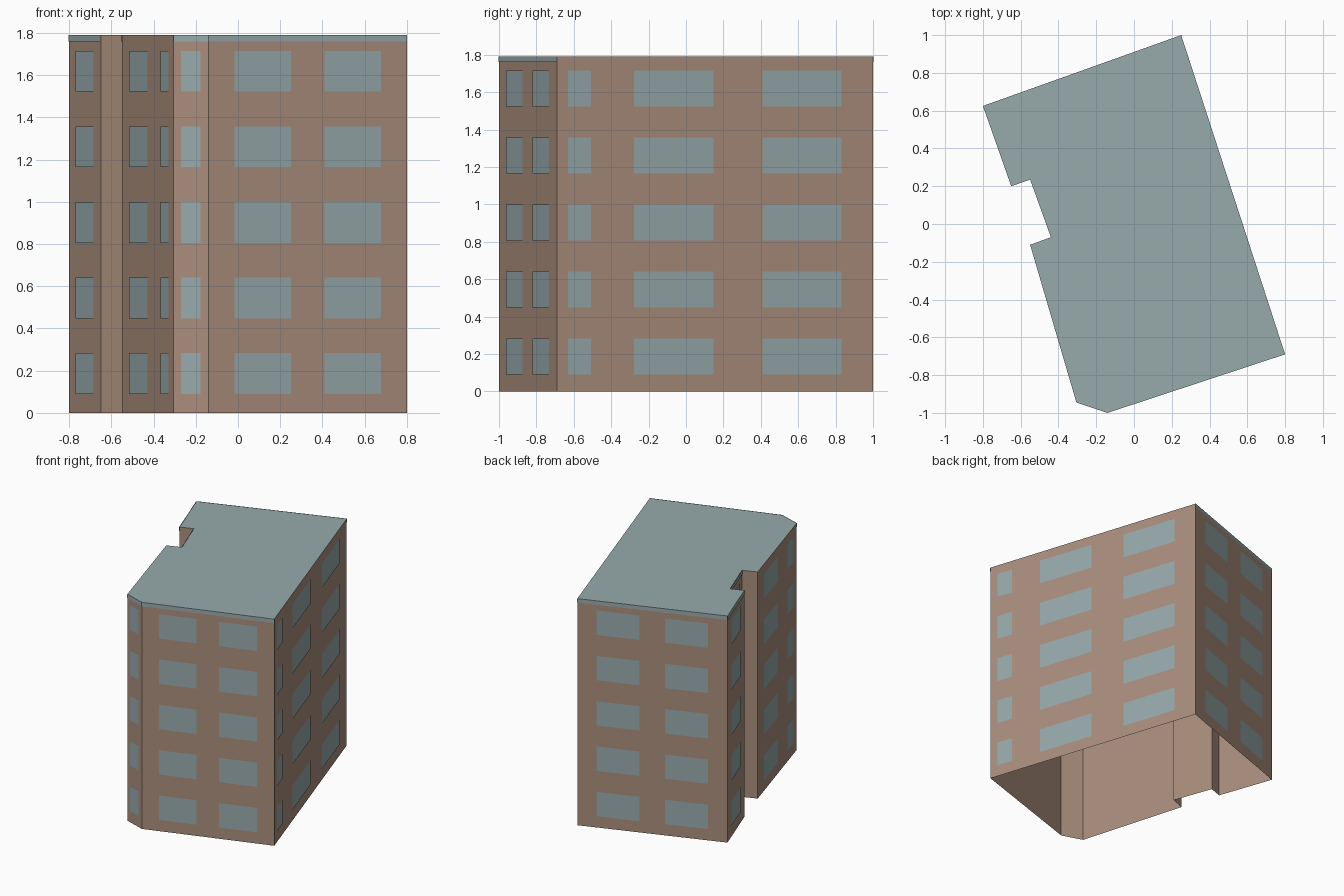
import bpy
from mathutils import Vector

cube = bpy.data.objects.get("Cube")
if cube:
    bpy.data.objects.remove(cube, do_unlink=True)

HEIGHT, BAND, FLOORS = 1.79, 0.03, 5
PLATE = 0.003


def material(name, rgb):
    mat = bpy.data.materials.new(name)
    mat.use_nodes = True
    mat.diffuse_color = (*rgb, 1)
    mat.node_tree.nodes["Principled BSDF"].inputs["Base Color"].default_value = (*rgb, 1)
    return mat


brick = material("brown wall", (0.40, 0.27, 0.205))
glass = material("grey teal", (0.31, 0.40, 0.41))


def mesh_object(name, verts, faces, mat):
    mesh = bpy.data.meshes.new(name)
    mesh.from_pydata(verts, [], faces)
    mesh.materials.append(mat)
    obj = bpy.data.objects.new(name, mesh)
    bpy.context.collection.objects.link(obj)
    return obj


# Window spans along a wall, as fractions of its length
SINGLE = [(0.22, 0.78)]
PAIR = [(0.13, 0.415), (0.585, 0.87)]
RIGHT = [(0.035, 0.107), (0.243, 0.495), (0.65, 0.9)]
LEFT = [(0.145, 0.51), (0.76, 0.913)]

# Footprint, counter-clockwise: start corner, wall name, windows, top band
WALLS = [
    ((-0.14, -1.0), "front", PAIR, True),
    ((0.80, -0.69), "right", RIGHT, False),
    ((0.25, 1.0), "back", PAIR, True),
    ((-0.80, 0.625), "back_left", SINGLE, True),
    ((-0.65, 0.20), "notch_rear", [], False),
    ((-0.55, 0.235), "notch_inner", SINGLE, True),
    ((-0.44, -0.07), "notch_front", [], False),
    ((-0.55, -0.11), "left", LEFT, False),
    ((-0.305, -0.945), "corner", SINGLE, True),
]
corners = [Vector(w[0]) for w in WALLS]
count = len(corners)

# Wall shell, open underneath
mesh_object(
    "walls",
    [(c.x, c.y, z) for z in (0, HEIGHT) for c in corners],
    [(i, (i + 1) % count, (i + 1) % count + count, i + count) for i in range(count)],
    brick)

# Flat roof
mesh_object("roof", [(c.x, c.y, HEIGHT) for c in corners], [tuple(range(count))], glass)


def plates(name, a, b, rects):
    """Thin panels on the wall a-b; each rect is (start, end, bottom, top)."""
    along = b - a
    out = Vector((along.y, -along.x)).normalized() * PLATE
    verts, faces = [], []
    for s, e, low, high in rects:
        n = len(verts)
        for t, z in ((s, low), (e, low), (e, high), (s, high)):
            p = a + along * t + out
            verts.append((p.x, p.y, z))
        faces.append((n, n + 1, n + 2, n + 3))
    mesh_object(name, verts, faces, glass)


# Windows on every storey and roof edge bands
storey = HEIGHT / FLOORS
for i, (_, name, spans, band) in enumerate(WALLS):
    a, b = corners[i], corners[(i + 1) % count]
    if spans:
        plates(name + "_windows", a, b,
               [(s, e, f * storey + 0.09, f * storey + 0.283)
                for f in range(FLOORS) for s, e in spans])
    if band:
        plates(name + "_roof_band", a, b, [(0, 1, HEIGHT - BAND, HEIGHT)])
